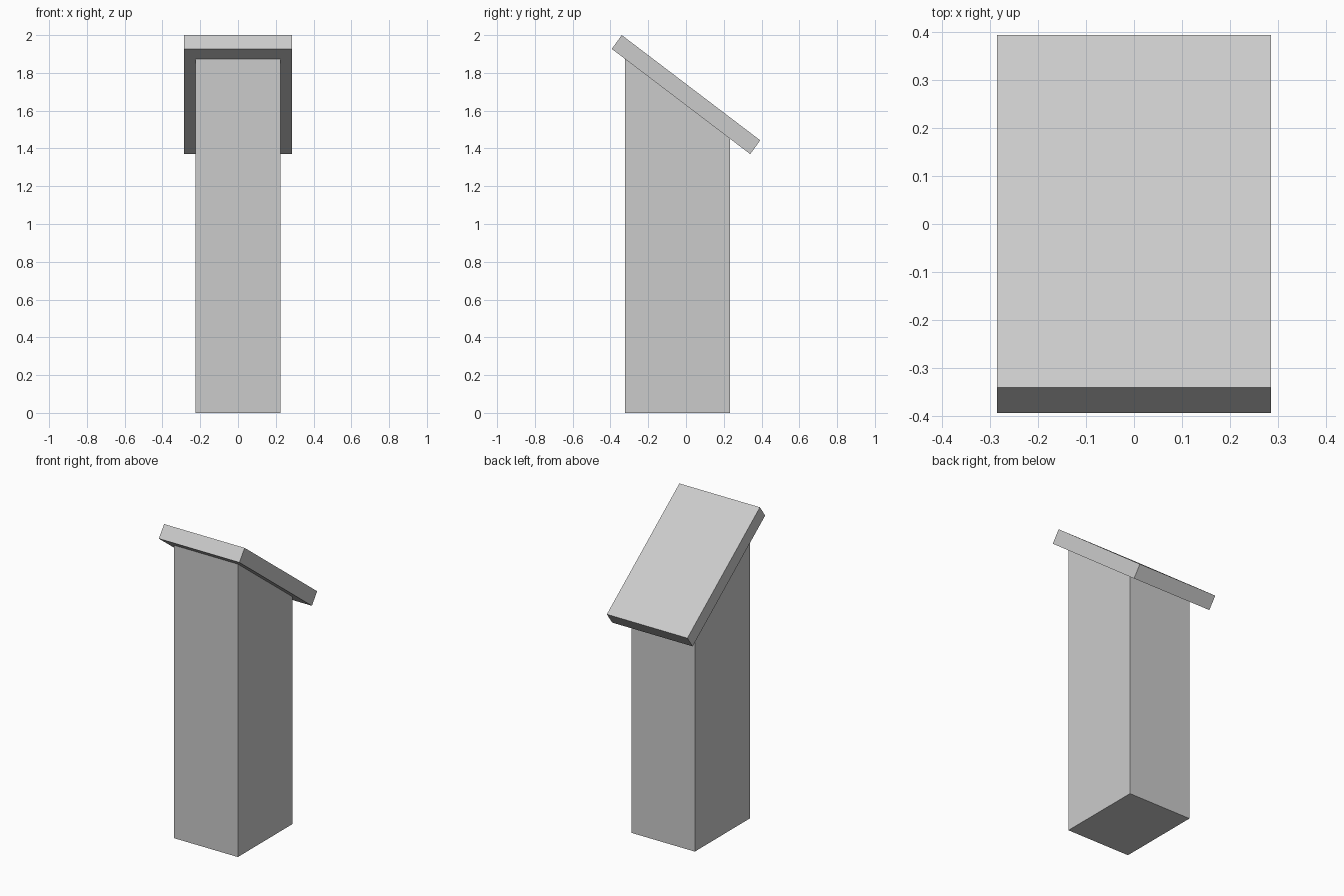
import bpy
import bmesh

cube = bpy.data.objects.get("Cube")
if cube:
    bpy.data.objects.remove(cube, do_unlink=True)

# Single plain grey for the whole model
GREY = (0.6, 0.6, 0.6, 1.0)
grey = bpy.data.materials.new("plain_grey")
grey.use_nodes = True
grey.diffuse_color = GREY
grey.node_tree.nodes["Principled BSDF"].inputs["Base Color"].default_value = GREY


def extrude_profile(name, profile, half_width):
    """Extrude a side profile of (y, z) points symmetrically across x."""
    bm = bmesh.new()
    face = bm.faces.new([bm.verts.new((-half_width, y, z)) for y, z in profile])
    result = bmesh.ops.extrude_face_region(bm, geom=[face])
    moved = [v for v in result["geom"] if isinstance(v, bmesh.types.BMVert)]
    bmesh.ops.translate(bm, verts=moved, vec=(2 * half_width, 0, 0))
    bmesh.ops.recalc_face_normals(bm, faces=bm.faces)
    mesh = bpy.data.meshes.new(name)
    bm.to_mesh(mesh)
    bm.free()
    mesh.materials.append(grey)
    obj = bpy.data.objects.new(name, mesh)
    bpy.context.scene.collection.objects.link(obj)
    return obj


# Sloping top slab: high at the front, low at the back
slab = [(-0.393, 1.927), (-0.34, 2.0), (0.393, 1.443), (0.34, 1.37)]
extrude_profile("top_slab", slab, 0.285)

# Pillar, its top cut to meet the underside of the slab
(y0, z0), (y1, z1) = slab[0], slab[3]
slope = (z1 - z0) / (y1 - y0)
FRONT, BACK = -0.323, 0.232
pillar = [(FRONT, 0), (BACK, 0)]
pillar += [(y, z0 + slope * (y - y0)) for y in (BACK, FRONT)]
extrude_profile("pillar", pillar, 0.225)
